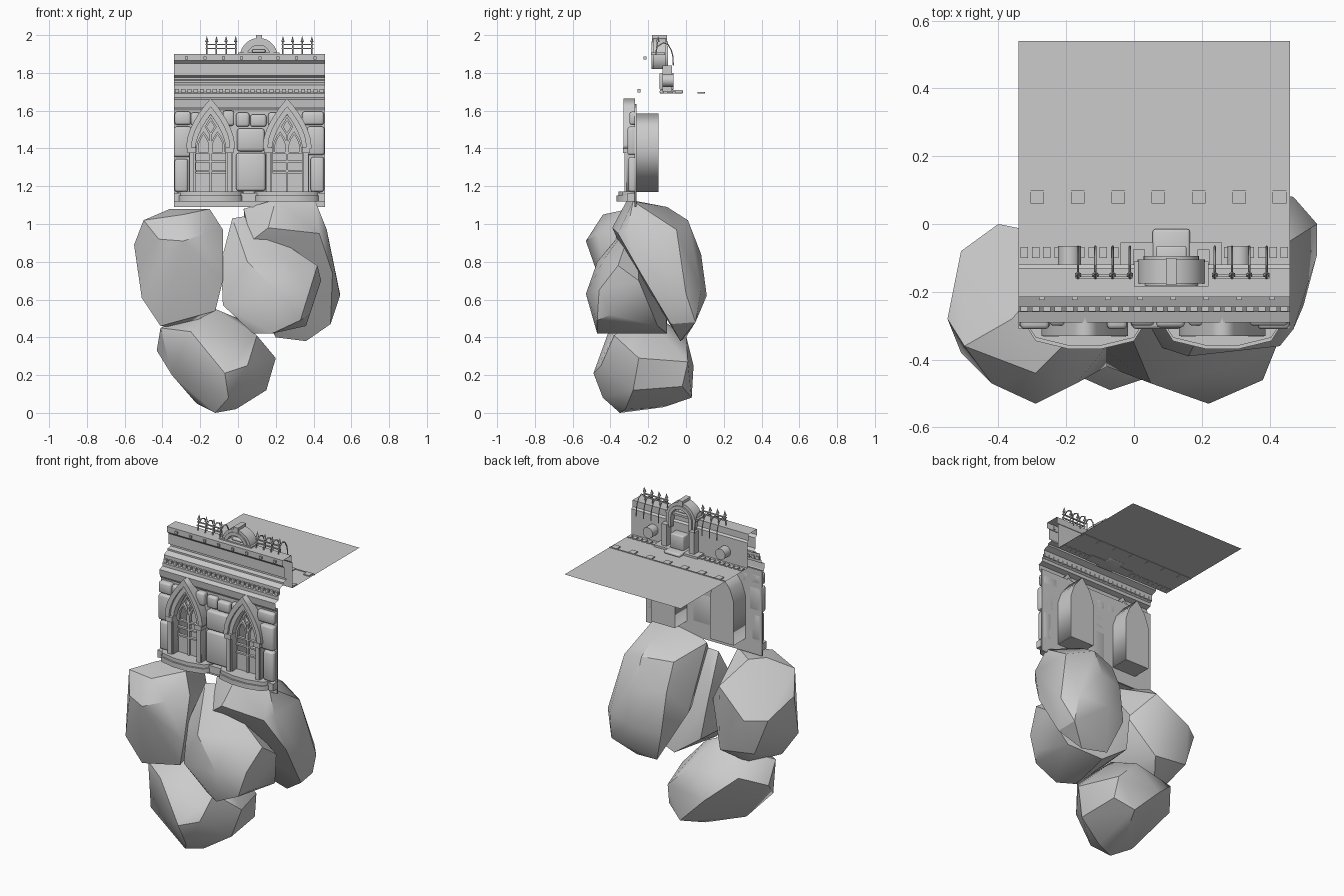
import bpy, bmesh, math
from mathutils import Vector

if "Cube" in bpy.data.objects:
    bpy.data.objects.remove(bpy.data.objects["Cube"], do_unlink=True)

LEFT, RIGHT = -0.34, 0.46
WINDOWS = (-0.145, 0.26)
CREST = 0.11

grey = bpy.data.materials.new("stone grey")
grey.use_nodes = True
grey.diffuse_color = (0.6, 0.6, 0.6, 1)
grey.node_tree.nodes["Principled BSDF"].inputs["Base Color"].default_value = (0.6, 0.6, 0.6, 1)


def add(name, mesh, smooth=None):
    """Link a mesh as a named part; smooth is the sharp-edge angle in degrees."""
    mesh.materials.clear()
    mesh.materials.append(grey)
    if smooth:
        mesh.shade_smooth()
        mesh.set_sharp_from_angle(angle=math.radians(smooth))
    obj = bpy.data.objects.new(name, mesh)
    bpy.context.collection.objects.link(obj)
    return obj


def from_bmesh(name, bm, smooth=None):
    mesh = bpy.data.meshes.new(name)
    bm.to_mesh(mesh)
    bm.free()
    return add(name, mesh, smooth)


def box(name, x, y, z, bevel=0):
    """Box from (min, max) pairs on each axis."""
    bm = bmesh.new()
    bmesh.ops.create_cube(bm, size=1)
    for v in bm.verts:
        v.co = [(a + b) / 2 + c * (b - a) for (a, b), c in zip((x, y, z), v.co)]
    if bevel:
        bmesh.ops.bevel(bm, geom=bm.edges[:], offset=bevel, segments=2,
                        profile=0.5, affect='EDGES')
    return from_bmesh(name, bm, 50 if bevel else None)


def curve_mesh(name, curve):
    obj = bpy.data.objects.new(name, curve)
    bpy.context.collection.objects.link(obj)
    dg = bpy.context.evaluated_depsgraph_get()
    mesh = bpy.data.meshes.new_from_object(obj.evaluated_get(dg))
    bpy.data.objects.remove(obj, do_unlink=True)
    return mesh


def plate(name, outlines, low, high, upright=True):
    """Extrude closed outlines (inner ones become holes) along y, or z if not upright."""
    curve = bpy.data.curves.new(name, 'CURVE')
    curve.dimensions = '2D'
    curve.fill_mode = 'BOTH'
    curve.extrude = (high - low) / 2
    for pts in outlines:
        s = curve.splines.new('POLY')
        s.points.add(len(pts) - 1)
        for p, (u, v) in zip(s.points, pts):
            p.co = (u, v, 0, 1)
        s.use_cyclic_u = True
    mesh = curve_mesh(name, curve)
    mid = (low + high) / 2
    for v in mesh.vertices:
        a, b, c = v.co
        v.co = (a, mid - c, b) if upright else (a, b, mid + c)
    return add(name, mesh)


def rod(name, x, path, radius):
    """Thin round bar through (y, z) points."""
    curve = bpy.data.curves.new(name, 'CURVE')
    curve.dimensions = '3D'
    curve.bevel_depth = radius
    curve.bevel_resolution = 1
    s = curve.splines.new('POLY')
    s.points.add(len(path) - 1)
    for p, (y, z) in zip(s.points, path):
        p.co = (x, y, z, 1)
    return add(name, curve_mesh(name, curve), 50)


def sheet(name, profile):
    """Open surface swept along the full width from a (y, z) profile."""
    bm = bmesh.new()
    rows = [[bm.verts.new((x, y, z)) for x in (LEFT, RIGHT)] for y, z in profile]
    for a, b in zip(rows, rows[1:]):
        bm.faces.new((a[0], a[1], b[1], b[0]))
    return from_bmesh(name, bm)


def arch(cx, half, base, spring, top, n=6):
    """Pointed arch outline from bottom left to bottom right."""
    side = [(half, base)] + [(half * (1 - (i / n) ** 1.7), spring + (top - spring) * i / n)
                             for i in range(n + 1)]
    return [(cx - x, z) for x, z in side] + [(cx + x, z) for x, z in side[-2::-1]]


def round_arch(cx, r, base, centre, n=14):
    arc = [(cx - r * math.cos(math.pi * i / n), centre + r * math.sin(math.pi * i / n))
           for i in range(n + 1)]
    return [(cx - r, base)] + arc + [(cx + r, base)]


def band(outer, inner):
    return [outer + inner[::-1]]


def boulder(name, points):
    """Faceted rock: hull of a few corner points, in hundredths."""
    bm = bmesh.new()
    for p in points:
        bm.verts.new(Vector(p) / 100)
    hull = bmesh.ops.convex_hull(bm, input=bm.verts[:])
    loose = {g for g in hull["geom_interior"] + hull["geom_unused"]
             if isinstance(g, bmesh.types.BMVert)}
    bmesh.ops.delete(bm, geom=list(loose), context='VERTS')
    bmesh.ops.recalc_face_normals(bm, faces=bm.faces[:])
    return from_bmesh(name, bm, 33)


# Floating rocks under the wall
boulder("boulder_right_side", [
    (-29, -53, 91), (-42, -47, 92), (-29, -44, 105), (-17, -47, 95), (-50, -36, 102),
    (-36, -28, 108), (-29, -20, 108), (-15, -30, 108), (-8, -36, 97), (-55, -28, 89),
    (-51, -8, 80), (-40, 0, 80), (-20, -4, 95), (-8, -15, 80), (-51, -38, 61),
    (-41, -36, 46), (-12, -40, 54), (-8, -42, 70), (-43, -6, 58), (-20, -5, 55),
    (-30, -18, 45)])
boulder("boulder_left_back", [
    (3, -25, 108), (20, -31, 113), (41, -28, 112), (30, -10, 109), (30, 1, 102),
    (46, -5, 97), (12, -5, 101), (30, 8, 84), (47, -31, 97), (7, -36, 91), (16, -39, 98),
    (43, -36, 95), (54, -9, 62), (54, 0, 63), (50, -24, 74), (47, 8, 65), (28, 11, 62),
    (49, -8, 47), (48, 5, 48), (36, -3, 38), (20, 0, 40), (13, 6, 60), (12, 2, 85),
    (5, -10, 70)])
boulder("boulder_left_front", [
    (22, -53, 63), (5, -47, 80), (25, -43, 82), (42, -36, 78), (44, -25, 70),
    (38, -46, 65), (38, -40, 52), (33, -47, 49), (18, -47, 42), (8, -41, 42),
    (-8, -42, 57), (-9, -37, 80), (-3, -28, 103), (3, -27, 104), (-7, -12, 80),
    (-3, -10, 55), (15, -10, 42), (36, -15, 46)])
boulder("boulder_bottom", [
    (-41, -30, 45), (-43, -20, 33), (-35, -36, 20), (-22, -28, 5), (-12, -35, 0),
    (-1, -32, 2), (15, -28, 12), (20, -25, 29), (10, -38, 41), (0, -20, 50),
    (-30, -20, 50), (-12, -22, 55), (-7, -49, 21), (5, -45, 25), (-5, -44, 8),
    (-25, -41, 43), (2, 3, 8), (13, -2, 14), (-15, 4, 25), (12, 1, 27), (-2, 0, 41),
    (-32, -6, 40), (-5, -12, 3)])

# Wall with window openings, then cornice, parapet and terrace sheet
openings = [arch(cx, 0.08, 1.17, 1.4, 1.58) for cx in WINDOWS]
plate("wall", [[(LEFT, 1.09), (RIGHT, 1.09), (RIGHT, 1.62), (LEFT, 1.62)]] + openings,
      -0.272, -0.262)
sheet("cornice_and_parapet", [
    (-0.272, 1.6), (-0.285, 1.62), (-0.29, 1.66), (-0.26, 1.67), (-0.26, 1.69), (-0.245, 1.7),
    (-0.245, 1.735), (-0.21, 1.75), (-0.21, 1.76), (-0.18, 1.765), (-0.18, 1.775), (-0.2, 1.785),
    (-0.2, 1.85), (-0.215, 1.865), (-0.215, 1.9), (-0.13, 1.9), (-0.13, 1.86),
    (-0.12, 1.85), (-0.12, 1.692)])
sheet("terrace", [(-0.12, 1.692), (0.54, 1.692)])

# Repeating small blocks
for i in range(24):
    x = LEFT + (RIGHT - LEFT) * (i + 0.5) / 24
    box("cornice_dentil", (x - 0.011, x + 0.011), (-0.258, -0.24), (1.695, 1.715))
    box("terrace_inner_tooth", (x - 0.011, x + 0.011), (-0.1, -0.068), (1.69, 1.698))
for i in range(7):
    x = -0.285 + 0.119 * i
    box("terrace_tooth", (x - 0.02, x + 0.02), (0.06, 0.1), (1.69, 1.698))
for i in range(8):
    x = -0.272 + 0.097 * i
    box("parapet_stud", (x - 0.008, x + 0.008), (-0.224, -0.21), (1.872, 1.888))
box("terrace_seam", (LEFT, RIGHT), (0.094, 0.1), (1.69, 1.696))

# Base ledge with a projecting sill under each window
box("base_ledge", (LEFT, RIGHT), (-0.31, -0.262), (1.12, 1.165))
for cx in WINDOWS:
    for inset, low, high in ((0, 1.12, 1.15), (0.01, 1.15, 1.172)):
        half = [(0.175, -0.27), (0.17, -0.305 + inset), (0.145, -0.345 + inset),
                (0.05, -0.368 + inset)]
        pts = [(cx - x, y) for x, y in half] + [(cx + x, y) for x, y in half[::-1]]
        plate("window_sill", [pts], low, high, upright=False)

# Irregular masonry: columns of stones (x range, z range)
stones = [
    ((-0.335, -0.265), (1.17, 1.345)), ((-0.34, -0.245), (1.355, 1.515)),
    ((-0.335, -0.25), (1.525, 1.595)), ((-0.25, -0.2), (1.52, 1.59)),
    ((-0.01, 0.145), (1.175, 1.375)), ((-0.005, 0.14), (1.385, 1.505)),
    ((-0.01, 0.06), (1.515, 1.59)), ((0.065, 0.15), (1.515, 1.58)),
    ((-0.08, -0.02), (1.52, 1.6)), ((0.16, 0.215), (1.52, 1.59)),
    ((0.385, 0.455), (1.17, 1.355)), ((0.365, 0.458), (1.365, 1.515)),
    ((0.34, 0.455), (1.525, 1.595))]
for i, (x, z) in enumerate(stones):
    box("wall_stone", x, (-0.3 - 0.005 * (i % 3), -0.262), z, 0.012)

# Pointed windows with gabled niche, frame, jambs and tracery
for cx in WINDOWS:
    gable = arch(cx, 0.082, 1.17, 1.44, 1.585, 2)
    shell = arch(cx, 0.078, 1.176, 1.44, 1.577, 2)
    plate("window_niche", band(gable, shell), -0.265, -0.145)
    plate("window_niche_back", [gable], -0.15, -0.145)
    box("window_niche_floor", (cx - 0.08, cx + 0.08), (-0.265, -0.145), (1.17, 1.176))
    plate("window_frame", band(arch(cx, 0.115, 1.17, 1.4, 1.635),
                               arch(cx, 0.08, 1.17, 1.4, 1.58)), -0.315, -0.262)
    plate("window_hood", band(arch(cx, 0.128, 1.4, 1.42, 1.665),
                              arch(cx, 0.1, 1.4, 1.42, 1.62)), -0.33, -0.27)
    for side in (-1, 1):
        x = cx + side * 0.1
        box("window_jamb", (x - 0.013, x + 0.013), (-0.325, -0.27), (1.17, 1.38))
        box("window_capital", (x - 0.022, x + 0.022), (-0.333, -0.27), (1.375, 1.405))
        x = cx + side * 0.037
        plate("tracery_lancet", band(arch(x, 0.038, 1.38, 1.41, 1.49),
                                     arch(x, 0.027, 1.38, 1.41, 1.473)), -0.285, -0.262)
    rhombus = [[(cx, 1.515 - r * 1.6), (cx + r, 1.515), (cx, 1.515 + r * 1.6), (cx - r, 1.515)]
               for r in (0.032, 0.02)]
    plate("tracery_diamond", rhombus, -0.285, -0.262)
    box("window_mullion", (cx - 0.006, cx + 0.006), (-0.28, -0.262), (1.17, 1.48))
    box("window_panel", (cx - 0.078, cx + 0.078), (-0.268, -0.255), (1.17, 1.27))
    for z in (1.28, 1.33, 1.375):
        box("window_bar", (cx - 0.078, cx + 0.078), (-0.28, -0.262), (z - 0.005, z + 0.005))

# Upright iron spears on rails, each with a hooked brace behind
brace = [(-0.15, 1.94), (-0.12, 1.96), (-0.095, 1.95), (-0.078, 1.92), (-0.07, 1.89), (-0.067, 1.84)]
for start in (-0.165, 0.238):
    for i in range(4):
        x = start + 0.051 * i
        rod("spear_shaft", x, [(-0.16, 1.895), (-0.15, 1.97)], 0.004)
        rod("spear_brace", x, brace, 0.0035)
        bm = bmesh.new()
        bmesh.ops.create_cone(bm, cap_ends=True, segments=6, radius1=0.01, radius2=0, depth=0.032)
        head = from_bmesh("spear_head", bm)
        head.location = (x, -0.148, 1.98)
        head.rotation_euler.x = math.radians(-8)
    ends = (start - 0.008, start + 0.161)
    for y, z in ((-0.156, 1.93), (-0.153, 1.95)):
        box("spear_rail", ends, (y - 0.004, y + 0.004), (z - 0.003, z + 0.003))

# Crest over the parapet
plate("crest_arch", band(round_arch(CREST, 0.1, 1.82, 1.885),
                         round_arch(CREST, 0.07, 1.82, 1.885)), -0.175, -0.105)
plate("crest_rim", band(round_arch(CREST, 0.082, 1.82, 1.885),
                        round_arch(CREST, 0.062, 1.82, 1.885)), -0.182, -0.095)
plate("crest_back", [round_arch(CREST, 0.075, 1.82, 1.885)], -0.15, -0.135)
box("crest_keystone", (CREST - 0.016, CREST + 0.016), (-0.18, -0.1), (1.945, 2.0))
box("crest_ledge", (CREST - 0.11, CREST + 0.11), (-0.185, -0.11), (1.895, 1.908))
box("crest_ornament", (CREST - 0.035, CREST + 0.035), (-0.17, -0.13), (1.908, 1.925), 0.005)
box("crest_pedestal", (CREST - 0.045, CREST + 0.045), (-0.14, -0.065), (1.71, 1.8), 0.006)
box("crest_step", (CREST - 0.055, CREST + 0.055), (-0.14, -0.015), (1.69, 1.71), 0.008)
box("crest_plinth", (CREST - 0.15, CREST + 0.15), (-0.12, -0.055), (1.69, 1.705))
for side in (-1, 1):
    x = CREST + side * 0.095
    box("crest_pillar", (x - 0.018, x + 0.018), (-0.125, -0.075), (1.7, 1.84))
    # Stone barrels beside the crest
    bm = bmesh.new()
    bmesh.ops.create_cone(bm, cap_ends=True, segments=16, radius1=0.034, radius2=0.034, depth=0.06)
    barrel = from_bmesh("parapet_barrel", bm, 40)
    barrel.location = (0.06 + side * 0.25, -0.095, 1.76)
    barrel.rotation_euler.x = math.radians(90)
